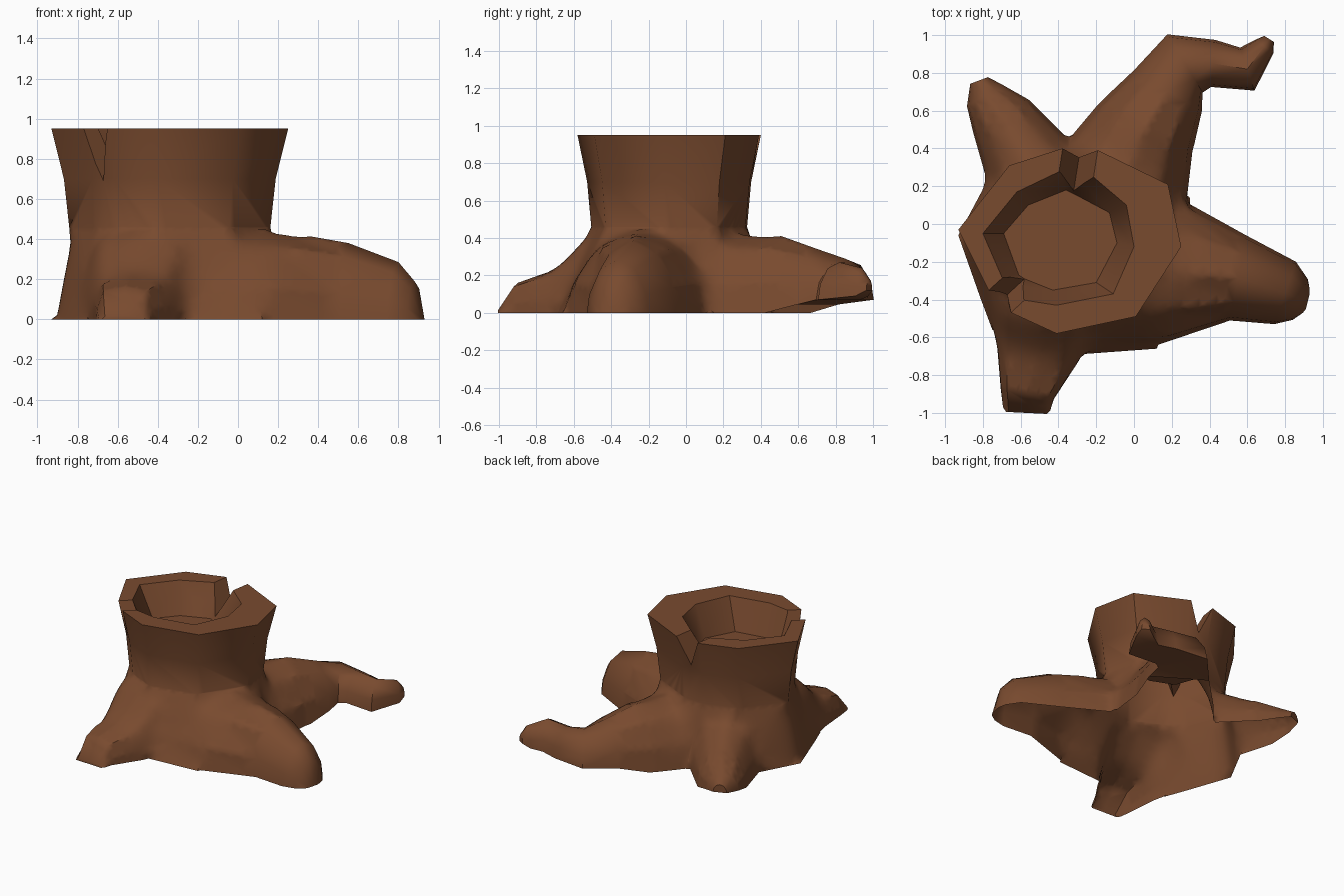
import bpy, bmesh, math
from mathutils import Vector

if "Cube" in bpy.data.objects:
    bpy.data.objects.remove(bpy.data.objects["Cube"])

bark = bpy.data.materials.new("brown bark")
bark.diffuse_color = (0.19, 0.069, 0.028, 1)
bark.use_nodes = True
bark.node_tree.nodes["Principled BSDF"].inputs["Base Color"].default_value = bark.diffuse_color


def loft(name, rings):
    """Closed solid through rings that have equal point counts."""
    bm = bmesh.new()
    vs = [[bm.verts.new(p) for p in r] for r in rings]
    n = len(rings[0])
    for a, b in zip(vs, vs[1:]):
        for i in range(n):
            j = (i + 1) % n
            bm.faces.new((a[i], a[j], b[j], b[i]))
    bm.faces.new(vs[0])
    bm.faces.new(vs[-1])
    bmesh.ops.recalc_face_normals(bm, faces=bm.faces)
    me = bpy.data.meshes.new(name)
    bm.to_mesh(me)
    bm.free()
    me.materials.append(bark)
    ob = bpy.data.objects.new(name, me)
    bpy.context.collection.objects.link(ob)
    return ob


def boolean(ob, other, op):
    """Apply a boolean and remove the helper."""
    mod = ob.modifiers.new(op, 'BOOLEAN')
    mod.operation = op
    mod.solver = 'EXACT'
    mod.object = other
    dg = bpy.context.evaluated_depsgraph_get()
    me = bpy.data.meshes.new_from_object(ob.evaluated_get(dg))
    ob.modifiers.clear()
    ob.data = me
    bpy.data.objects.remove(other)


ROUND = [(-1, 0), (-.9, .42), (-.55, .84), (0, 1), (.55, .84), (.9, .42), (1, 0)]
FLAT = [(-1, 0), (-.97, .45), (-.75, .9), (0, 1), (.75, .9), (.97, .45), (1, 0)]


def root(name, stations, arch=ROUND):
    """Arched root; stations are x, y, half width, top, underside."""
    rings = []
    for i, (x, y, w, top, low) in enumerate(stations):
        a = stations[max(i - 1, 0)]
        b = stations[min(i + 1, len(stations) - 1)]
        t = Vector((b[0] - a[0], b[1] - a[1])).normalized()
        rings.append([(x + t.y * w * u, y - t.x * w * u, low + (top - low) * v)
                      for u, v in arch])
    return loft(name, rings)


# trunk outline on the rim, on the ground, and for the hollow
rim = [(-.41, -.58), (.01, -.49), (.25, -.12), (.18, .21), (-.19, .39),
       (-.38, .40), (-.66, .31), (-.93, -.03), (-.77, -.35), (-.65, -.47)]
ground = [(-.29, -.69), (.12, -.66), (.32, -.20), (.295, .14), (-.12, .49),
          (-.33, .47), (-.77, .24), (-.93, -.06), (-.81, -.40), (-.75, -.56)]
lip = [(-.41, -.43), (-.11, -.37), (0, -.12), (-.04, .10), (-.24, .27),
       (-.39, .28), (-.62, .17), (-.80, -.05), (-.70, -.28), (-.60, -.40)]
floor = [(-.43, -.35), (-.20, -.31), (-.09, -.10), (-.13, .06), (-.30, .15),
         (-.36, .18), (-.56, .10), (-.69, -.05), (-.61, -.27), (-.58, -.29)]
CENTRE = Vector((-.34, -.09))


def ring(pts, z, s=1.0):
    return [(*(CENTRE + (Vector(p) - CENTRE) * s), z) for p in pts]


stump = loft("tree_stump", [ring(ground, -.06), ring(ground, 0), ring(rim, .46, .85),
                            ring(rim, .70, .895), ring(rim, .95),
                            ring(lip, .95), ring(floor, .72)])

# roots
B = -.04
roots = [
    root("right_root", [(-.10, -.20, .45, .46, B), (.18, -.25, .40, .445, B),
                        (.55, -.285, .235, .38, B), (.80, -.365, .18, .285, B),
                        (.88, -.40, .12, .19, B), (.92, -.41, .06, .02, B)]),
    root("front_root", [(-.45, -.30, .36, .45, B), (-.49, -.50, .28, .44, B),
                        (-.51, -.69, .22, .235, B), (-.565, -.90, .145, .16, B),
                        (-.57, -1.0, .125, .02, B)], FLAT),
    root("back_left_root", [(-.42, .05, .36, .45, B), (-.56, .33, .25, .36, B),
                            (-.70, .56, .175, .23, -.005), (-.79, .68, .11, .16, .04),
                            (-.82, .76, .05, .12, .06)]),
    root("back_right_root", [(-.12, .10, .42, .43, B), (.06, .51, .28, .41, -.01),
                             (.18, .705, .21, .34, .045), (.27, .85, .18, .29, .07),
                             (.42, .85, .125, .27, .07), (.60, .82, .12, .27, .07),
                             (.69, .94, .06, .24, .09), (.715, .98, .03, .18, .12)]),
]
for r in roots:
    boolean(stump, r, 'UNION')

# V-shaped splits in the rim
for i, j, z in ((4, 5, .76), (8, 9, .66)):
    a, b = Vector(rim[i]), Vector(rim[j])
    mid = (a + b) / 2
    inward = (Vector((-.36, -.09)) - mid).normalized()
    tri = []
    for d, za in ((-.12, z - .02), (.24, .745)):
        o = inward * d
        tri.append([(*(a + o), .955), (*(b + o), .955), (*(mid + o), za)])
    boolean(stump, loft("split_cutter", tri), 'DIFFERENCE')

# open, level underside
bm = bmesh.new()
bm.from_mesh(stump.data)
bmesh.ops.remove_doubles(bm, verts=bm.verts, dist=.0005)
bmesh.ops.bisect_plane(bm, geom=bm.verts[:] + bm.edges[:] + bm.faces[:],
                       plane_co=(0, 0, 0), plane_no=(0, 0, 1), clear_inner=True)
# hollow beneath the two raised back roots as well
under = [f for f in bm.faces if f.normal.z < -.9 and f.calc_center_median().z < .055]
bmesh.ops.delete(bm, geom=under, context='FACES')


# blend the roots into the trunk flare
def near_joint(v):
    return v.co.z < .48 and (v.co.xy - CENTRE).length < .85


bmesh.ops.triangulate(bm, faces=[f for f in bm.faces
                                 if any(near_joint(v) for v in f.verts)])
for _ in range(4):
    long = [e for e in bm.edges if e.calc_length() > .06
            and all(v.co.z < .48 for v in e.verts) and any(near_joint(v) for v in e.verts)]
    bmesh.ops.subdivide_edges(bm, edges=long, cuts=1)
    bmesh.ops.triangulate(bm, faces=[f for f in bm.faces if len(f.verts) > 3
                                     and all(v.co.z < .48 for v in f.verts)])
for _ in range(10):
    soft = [v for v in bm.verts if v.co.z < .445 and not v.is_boundary
            and (v.co.xy - CENTRE).length < .72]
    bmesh.ops.smooth_vert(bm, verts=soft, factor=.5,
                          use_axis_x=True, use_axis_y=True, use_axis_z=True)
bm.to_mesh(stump.data)
bm.free()

bpy.ops.object.select_all(action='DESELECT')
stump.select_set(True)
bpy.context.view_layer.objects.active = stump
bpy.ops.object.shade_smooth_by_angle(angle=math.radians(50))
